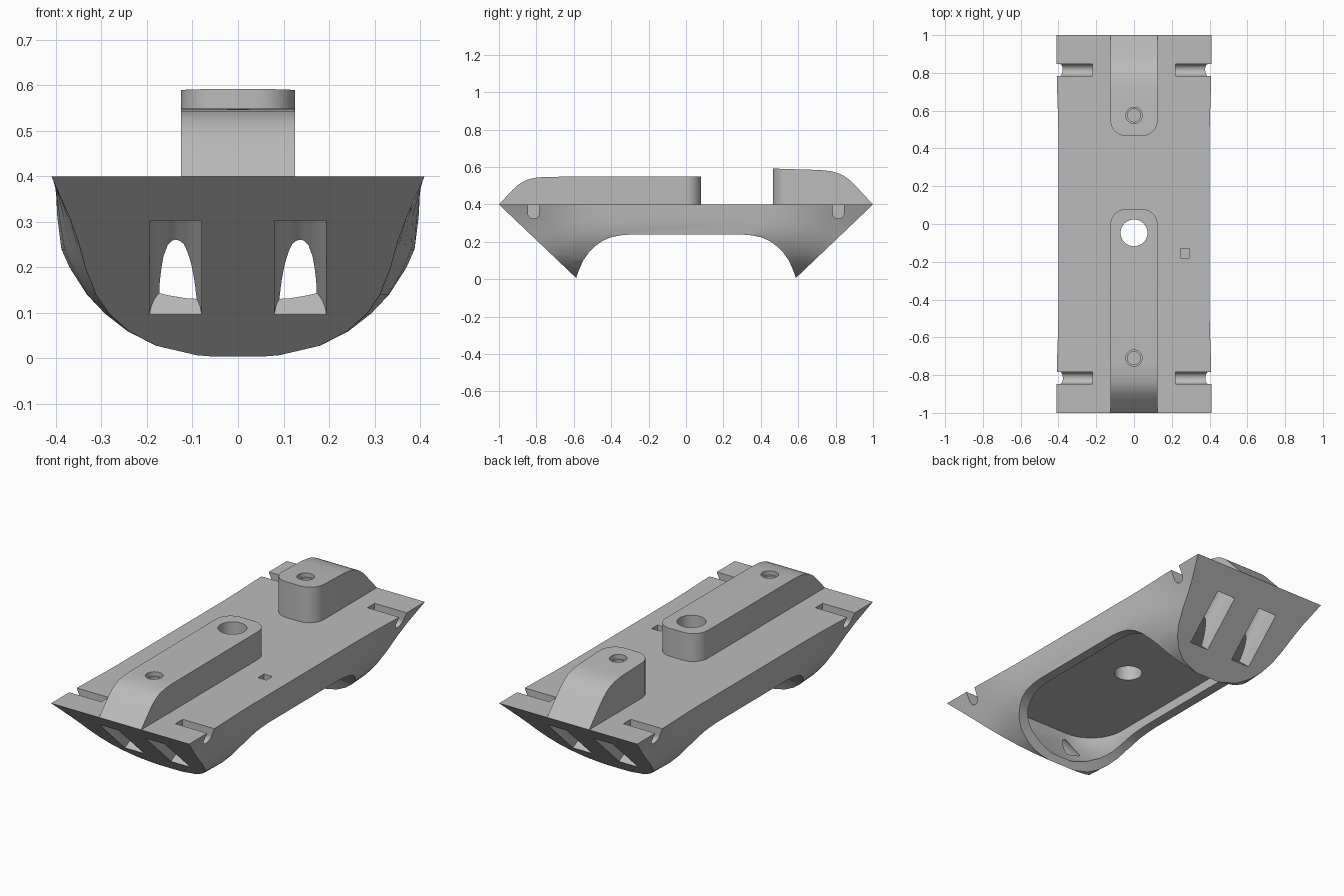
import bpy, bmesh, math
from mathutils import Vector, Matrix

cube = bpy.data.objects.get("Cube")
if cube:
    bpy.data.objects.remove(cube, do_unlink=True)

grey = bpy.data.materials.new("plain grey")
grey.use_nodes = True
colour = (0.5, 0.5, 0.5, 1)
grey.diffuse_color = colour
grey.node_tree.nodes["Principled BSDF"].inputs["Base Color"].default_value = colour


def make(name, bm):
    bmesh.ops.recalc_face_normals(bm, faces=bm.faces)
    mesh = bpy.data.meshes.new(name)
    bm.to_mesh(mesh)
    bm.free()
    mesh.materials.append(grey)
    obj = bpy.data.objects.new(name, mesh)
    bpy.context.collection.objects.link(obj)
    return obj


def loft(name, rings):
    """Closed solid through matching rings of points."""
    bm = bmesh.new()
    loops = [[bm.verts.new(p) for p in ring] for ring in rings]
    n = len(loops[0])
    for a, b in zip(loops, loops[1:]):
        for i in range(n):
            bm.faces.new((a[i], a[(i + 1) % n], b[(i + 1) % n], b[i]))
    bm.faces.new(loops[0])
    bm.faces.new(loops[-1])
    return make(name, bm)


def prism_x(name, yz, half):
    return loft(name, [[(x, y, z) for y, z in yz] for x in (-half, half)])


def cylinder(name, pos, r, depth, sx=1, sy=1, rot=Matrix()):
    bm = bmesh.new()
    m = Matrix.Translation(pos) @ rot @ Matrix.Diagonal((sx, sy, 1, 1))
    bmesh.ops.create_cone(bm, cap_ends=True, segments=40, radius1=r,
                          radius2=r, depth=depth, matrix=m)
    return make(name, bm)


def box(name, pos, size):
    bm = bmesh.new()
    m = Matrix.Translation(pos) @ Matrix.Diagonal((*size, 1))
    bmesh.ops.create_cube(bm, size=1, matrix=m)
    return make(name, bm)


def combine(target, tool, operation="DIFFERENCE"):
    """Apply a boolean and discard the tool."""
    mod = target.modifiers.new("cut", "BOOLEAN")
    mod.operation, mod.object, mod.solver = operation, tool, "EXACT"
    dg = bpy.context.evaluated_depsgraph_get()
    target_mesh = bpy.data.meshes.new_from_object(target.evaluated_get(dg))
    target.modifiers.clear()
    target.data = target_mesh
    bpy.data.objects.remove(tool, do_unlink=True)


def smooth(obj):
    bpy.ops.object.select_all(action="DESELECT")
    obj.select_set(True)
    bpy.context.view_layer.objects.active = obj
    bpy.ops.object.shade_smooth_by_angle(angle=math.radians(30))


def rounded_rect(w, l, r, z):
    pts = []
    for cx, cy, start in ((1, 1, 0), (-1, 1, 90), (-1, -1, 180), (1, -1, 270)):
        for k in range(9):
            a = math.radians(start + k * 11.25)
            pts.append((cx * (w - r) + r * math.cos(a), cy * (l - r) + r * math.sin(a), z))
    return pts


# Hull: bowl section, a little leaner under the deck at both ends
DECK = 0.4
middle = [(.40, DECK), (.397, .31), (.388, .24), (.368, .195), (.335, .14),
          (.295, .098), (.245, .06), (.18, .028), (.09, .007), (0, 0)]
end = [(.41, DECK), (.37, .31), (.345, .24), (.33, .195), (.305, .14),
       (.275, .098), (.235, .06), (.18, .028), (.09, .007), (0, 0)]


def section(y):
    t = min(max((abs(y) - .45) / .4, 0), 1)
    t = t * t * (3 - 2 * t)
    half = [(a[0] + (b[0] - a[0]) * t, a[1]) for a, b in zip(middle, end)]
    return [(x, y, z) for x, z in half] + [(-x, y, z) for x, z in half[-2::-1]]


stations = [-1.05, -.85, -.75, -.65, -.55, -.45, .45, .55, .65, .75, .85, 1.05]
hull = loft("hull", [section(y) for y in stations])

# Raked ends
rake = Vector((0, .42, -.4))
bm = bmesh.new()
bm.from_mesh(hull.data)
for s in (-1, 1):
    cut = bmesh.ops.bisect_plane(bm, geom=bm.verts[:] + bm.edges[:] + bm.faces[:],
                                 plane_co=(0, s, DECK), plane_no=(0, s * .4, -.42),
                                 clear_outer=True)
    rim = [e for e in cut["geom_cut"] if isinstance(e, bmesh.types.BMEdge)]
    bmesh.ops.holes_fill(bm, edges=rim, sides=0)
bmesh.ops.recalc_face_normals(bm, faces=bm.faces)
bm.to_mesh(hull.data)
bm.free()

# Arch across the underside
arch = [(.585, -.1), (.585, .015), (.572, .05), (.55, .1), (.52, .142), (.485, .178),
        (.445, .206), (.4, .225), (.35, .235), (.29, .24)]
combine(hull, prism_x("arch_cutter", arch + [(-y, z) for y, z in arch[::-1]], .6))

# Hollow inside the shell: half width, half length, height
hollow = [(.13, .58, .045), (.2, .605, .07), (.26, .635, .11), (.29, .66, .155),
          (.315, .685, .2), (.34, .71, .25), (.355, .725, .31)]
combine(hull, loft("hollow_cutter", [rounded_rect(w, l, min(.2, w * .8), z)
                                     for w, l, z in hollow]))

# Paired oval holes through each raked end
for s in (-1, 1):
    for x in (-.137, .137):
        tilt = Matrix.Rotation(math.radians(-43.6 * s), 4, "X")
        combine(hull, cylinder("oval_cutter", (x, s * .79, .2), .057, .3, sy=1.72, rot=tilt))

# Round-bottomed slots at the deck edges
for s in (-1, 1):
    for side in (-1, 1):
        arc = [(s * .815 + .031 * math.cos(a), .355 + .031 * math.sin(a))
               for a in [math.pi * (1 + k / 12) for k in range(13)]]
        profile = arc + [(s * .815 + .031, .5), (s * .815 - .031, .5)]
        slot = prism_x("slot_cutter", profile, .15)
        slot.data.transform(Matrix.Translation((side * .37, 0, 0)))
        combine(hull, slot)

# Small square recess in the deck
combine(hull, box("recess_cutter", (.27, -.155, .4), (.05, .05, .06)))


# Raised blocks: side profile trimmed to a plan with rounded inner corners
def block(name, profile, inner_y, inward):
    obj = prism_x(name, profile, .125)
    plan = rounded_rect(.125, 1, .085, 0)
    shift = inner_y - inward
    trim = loft("trim", [[(x, y + shift, z) for x, y, _ in plan] for z in (.3, .8)])
    combine(obj, trim, "INTERSECT")
    return obj


front = block("front_block", [(-1, DECK), (-.93, .475), (-.9, .503), (-.87, .523), (-.84, .535),
                              (-.8, .544), (-.74, .548), (.2, .55), (.2, DECK)], .08, 1)
# Extended plan keeps the outer end square
back = block("back_block", [(1, DECK), (.91, .496), (.88, .526), (.85, .549), (.82, .565),
                            (.78, .577), (.72, .584), (.4, .594), (.4, DECK)], .465, -1)

# Stepped screw holes and the through hole
for obj, y, top in ((front, -.71, .55), (back, .575, .59)):
    combine(obj, cylinder("screw_cutter", (0, y, top), .043, .05))
    combine(obj, cylinder("screw_cutter", (0, y, top), .034, .26))
for obj in (front, hull):
    combine(obj, cylinder("through_cutter", (0, -.047, .4), .071, .5))

for obj in (hull, front, back):
    smooth(obj)
